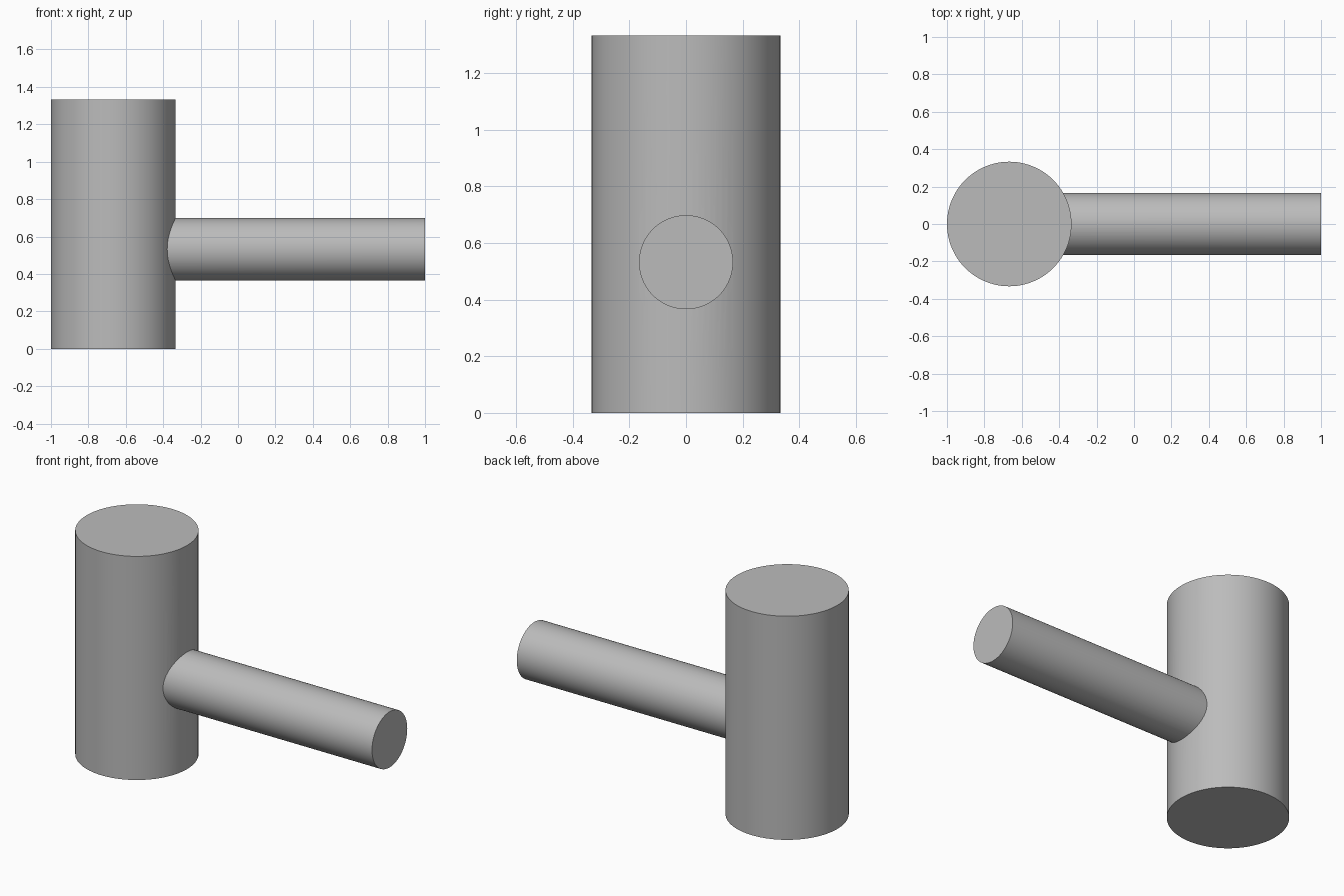
import bpy
from math import pi

if "Cube" in bpy.data.objects:
    bpy.data.objects.remove(bpy.data.objects["Cube"], do_unlink=True)

GREY = (0.5, 0.5, 0.5, 1)
mat = bpy.data.materials.new("plain grey")
mat.use_nodes = True
mat.diffuse_color = GREY
mat.node_tree.nodes["Principled BSDF"].inputs["Base Color"].default_value = GREY

BODY_RADIUS, BODY_HEIGHT = 0.333, 1.333
BODY_X = BODY_RADIUS - 1
BRANCH_RADIUS, BRANCH_Z = 0.166, 0.532


def cylinder(name, radius, depth, location, rotation=(0, 0, 0)):
    bpy.ops.mesh.primitive_cylinder_add(vertices=96, radius=radius, depth=depth,
                                        location=location, rotation=rotation)
    obj = bpy.context.object
    obj.name = name
    obj.data.materials.append(mat)
    return obj


# Side branch, running from the body's axis out to the far end
branch = cylinder("side_branch", BRANCH_RADIUS, 1 - BODY_X,
                  ((1 + BODY_X) / 2, 0, BRANCH_Z), (0, pi / 2, 0))

# Upright body
body = cylinder("upright_body_with_branch", BODY_RADIUS, BODY_HEIGHT,
                (BODY_X, 0, BODY_HEIGHT / 2))

# Fuse both into one solid with a clean seam
union = body.modifiers.new("join_branch", "BOOLEAN")
union.operation = "UNION"
union.solver = "EXACT"
union.object = branch
bpy.ops.object.modifier_apply(modifier=union.name)
bpy.data.objects.remove(branch, do_unlink=True)

bpy.ops.object.shade_smooth_by_angle(angle=pi / 6)
